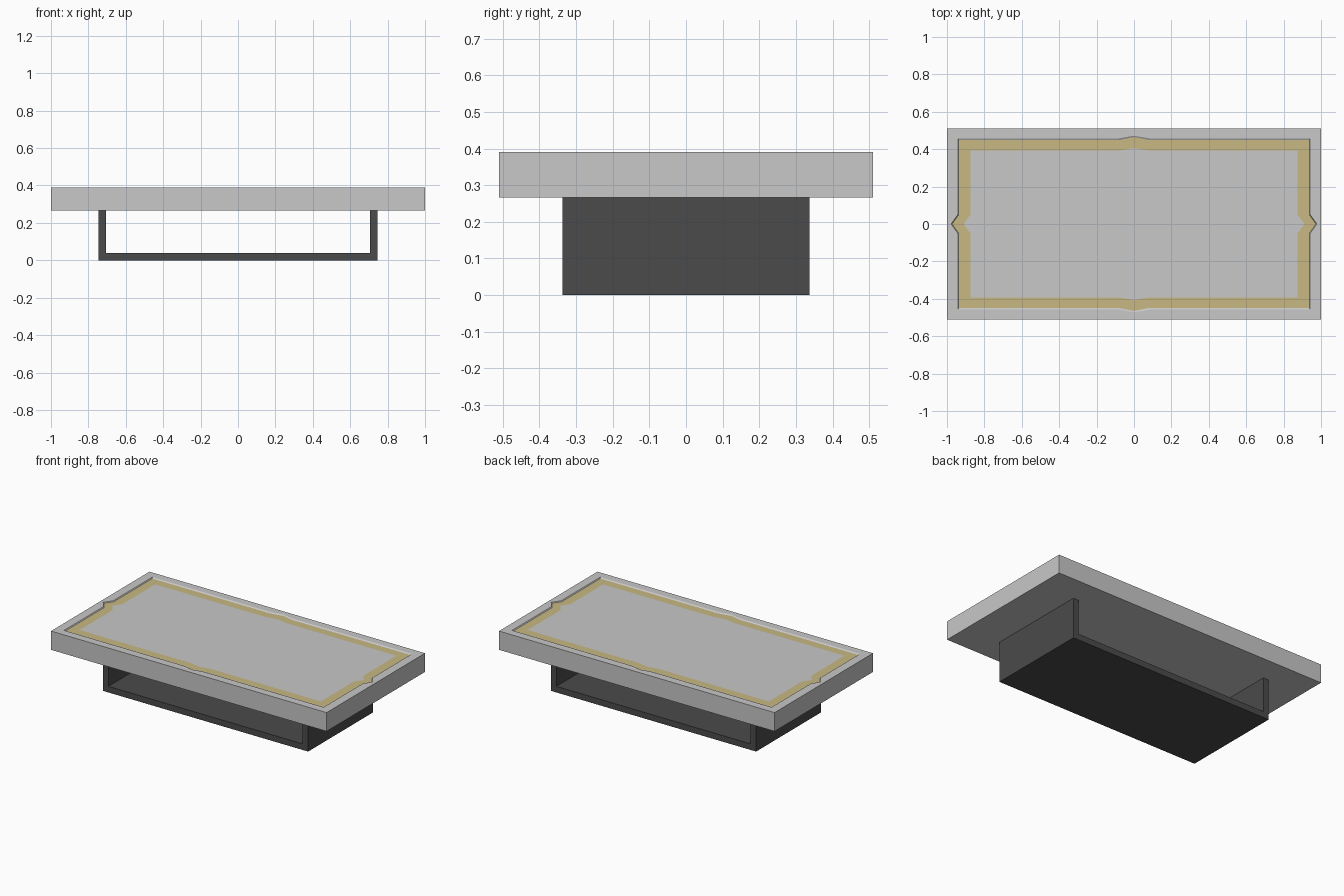
import bpy, bmesh

if "Cube" in bpy.data.objects:
    bpy.data.objects.remove(bpy.data.objects["Cube"])


def material(name, rgb):
    m = bpy.data.materials.new(name)
    m.diffuse_color = (*rgb, 1)
    m.use_nodes = True
    m.node_tree.nodes["Principled BSDF"].inputs["Base Color"].default_value = m.diffuse_color
    return m


grey = material("light grey stone", (0.58, 0.58, 0.58))
gold = material("pale gold inlay", (0.58, 0.48, 0.23))
dark = material("charcoal", (0.07, 0.07, 0.07))


def finish(name, bm, mats):
    bmesh.ops.recalc_face_normals(bm, faces=bm.faces)
    me = bpy.data.meshes.new(name)
    bm.to_mesh(me)
    bm.free()
    for m in mats:
        me.materials.append(m)
    ob = bpy.data.objects.new(name, me)
    bpy.context.collection.objects.link(ob)
    return ob


def contour(bm, hx, hy, px, py, z):
    """Rectangle with a small outward point (px, py) in the middle of each side."""
    a, b = 0.08, 0.05
    half = [(hx, -hy), (hx, -b), (hx + px, 0), (hx, b),
            (hx, hy), (a, hy), (0, hy + py), (-a, hy)]
    pts = half + [(-x, -y) for x, y in half]
    return [bm.verts.new((x, y, z)) for x, y in pts]


# Table top: slab with a shallow recessed panel bordered by a gold band
bm = bmesh.new()
TOP, LOW = 0.39, 0.385
loops = [
    contour(bm, 1.0, 0.51, 0, 0, 0.267),
    contour(bm, 1.0, 0.51, 0, 0, TOP),
    contour(bm, 0.942, 0.458, 0.036, 0.014, TOP),
    contour(bm, 0.937, 0.449, 0.036, 0.016, LOW),
    contour(bm, 0.875, 0.392, 0.036, 0.014, LOW),
]
for k in range(len(loops) - 1):
    lo, hi = loops[k], loops[k + 1]
    n = len(lo)
    for i in range(n):
        j = (i + 1) % n
        f = bm.faces.new((lo[i], lo[j], hi[j], hi[i]))
        f.material_index = 1 if k == 3 else 0
bm.faces.new(loops[0][::-1])
bm.faces.new(loops[-1])
finish("table_top", bm, [grey, gold])

# Base: U-shaped channel, open at front and back
W, T, H, D = 0.745, 0.04, 0.267, 0.337
profile = [(-W, 0), (W, 0), (W, H), (W - T, H), (W - T, T),
           (T - W, T), (T - W, H), (-W, H)]
bm = bmesh.new()
face = bm.faces.new([bm.verts.new((x, -D, z)) for x, z in profile])
ext = bmesh.ops.extrude_face_region(bm, geom=[face], use_keep_orig=True)
verts = [g for g in ext["geom"] if isinstance(g, bmesh.types.BMVert)]
bmesh.ops.translate(bm, verts=verts, vec=(0, 2 * D, 0))
finish("base_channel", bm, [dark])
